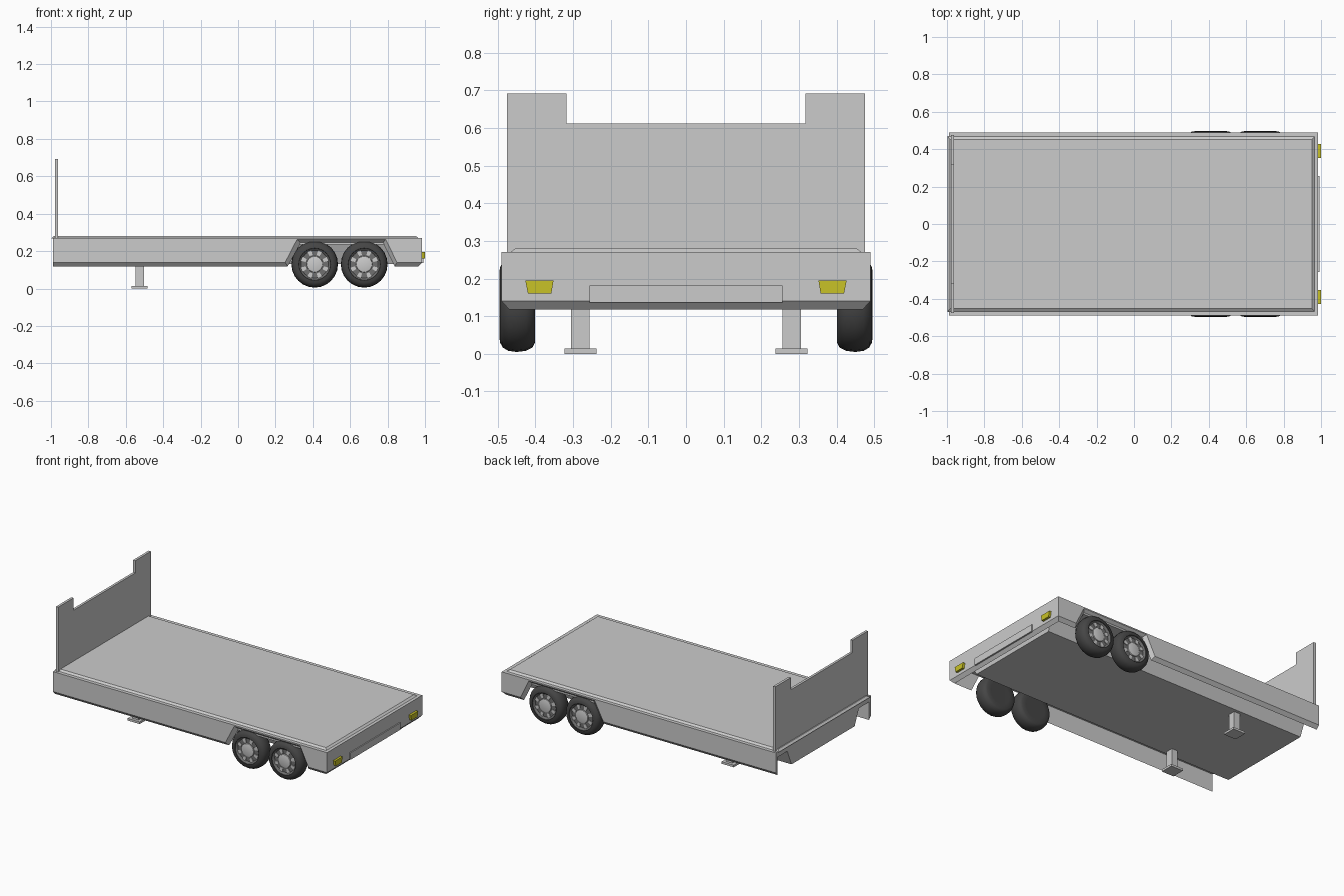
import bpy, bmesh
from math import sin, cos, pi

if "Cube" in bpy.data.objects:
    bpy.data.objects.remove(bpy.data.objects["Cube"])


def material(name, rgb):
    m = bpy.data.materials.new(name)
    m.diffuse_color = (*rgb, 1)
    m.use_nodes = True
    m.node_tree.nodes["Principled BSDF"].inputs["Base Color"].default_value = m.diffuse_color
    return m


def finish(name, bm, mat=None, mirror=False, smooth=False):
    bmesh.ops.recalc_face_normals(bm, faces=bm.faces)
    me = bpy.data.meshes.new(name)
    bm.to_mesh(me)
    bm.free()
    ob = bpy.data.objects.new(name, me)
    bpy.context.collection.objects.link(ob)
    if mat:
        me.materials.append(mat)
    if mirror:
        mod = ob.modifiers.new("mirror", 'MIRROR')
        mod.use_axis = (False, True, False)
    if smooth:
        bpy.ops.object.select_all(action='DESELECT')
        ob.select_set(True)
        bpy.context.view_layer.objects.active = ob
        bpy.ops.object.shade_smooth_by_angle(angle=0.7)
    return ob


def add_loft(bm, a, b):
    va = [bm.verts.new(p) for p in a]
    vb = [bm.verts.new(p) for p in b]
    n = len(a)
    bm.faces.new(va)
    bm.faces.new(vb[::-1])
    for i in range(n):
        j = (i + 1) % n
        bm.faces.new((va[i], va[j], vb[j], vb[i]))


def loft(name, a, b, **kw):
    bm = bmesh.new()
    add_loft(bm, a, b)
    return finish(name, bm, **kw)


def rect(x0, x1, y0, y1, z):
    return [(x0, y0, z), (x1, y0, z), (x1, y1, z), (x0, y1, z)]


def box(name, x, y, z, **kw):
    return loft(name, rect(*x, *y, z[0]), rect(*x, *y, z[1]), **kw)


def lathe(name, cx, cz, profile, n=24, **kw):
    """Revolve (y, radius) points around an axle along y."""
    bm = bmesh.new()
    rings = [[bm.verts.new((cx + r * cos(2 * pi * k / n), y, cz + r * sin(2 * pi * k / n)))
              for k in range(n)] for y, r in profile]
    for p, q in zip(rings, rings[1:]):
        for k in range(n):
            j = (k + 1) % n
            bm.faces.new((p[k], p[j], q[j], q[k]))
    bm.faces.new(rings[0])
    bm.faces.new(rings[-1][::-1])
    return finish(name, bm, mirror=True, smooth=True, **kw)


rubber = material("rubber", (0.06, 0.06, 0.06))
dark = material("dark_rim", (0.16, 0.16, 0.16))
yellow = material("lamp_yellow", (0.58, 0.54, 0.02))

# Deck: full-width slab, chamfered top board, tapered chassis below
box("deck_slab", (-0.99, 0.965), (-0.472, 0.472), (0.235, 0.27))
loft("deck_top", rect(-0.997, 0.967, -0.47, 0.47, 0.268),
     rect(-0.985, 0.952, -0.453, 0.453, 0.28))
loft("chassis", rect(-0.988, 0.94, -0.37, 0.37, 0.237),
     rect(-0.988, 0.92, -0.325, 0.325, 0.132))

# Side skirts with wheel-arch cutout and inward-chamfered lower edge
outer = [(-0.99, 0.27), (-0.99, 0.14), (0.252, 0.14), (0.315, 0.262),
         (0.79, 0.262), (0.85, 0.14), (0.985, 0.14), (0.985, 0.27)]
inner = [(-0.99, 0.27), (-0.99, 0.118), (0.265, 0.118), (0.335, 0.245),
         (0.775, 0.245), (0.838, 0.118), (0.965, 0.118), (0.965, 0.27)]
loft("side_skirt", [(x, 0.49, z) for x, z in outer],
     [(x, 0.47, z) for x, z in inner], mirror=True)

# Rear skirt, mitred to the side skirts
loft("rear_skirt",
     [(0.985, y, z) for y, z in ((-0.49, 0.14), (0.49, 0.14), (0.49, 0.27), (-0.49, 0.27))],
     [(0.965, y, z) for y, z in ((-0.47, 0.118), (0.47, 0.118), (0.47, 0.27), (-0.47, 0.27))])

# Rear plate and lamps
box("rear_plate", (0.98, 0.992), (-0.257, 0.257), (0.137, 0.182))
lamp = [(0.358, 0.16), (0.42, 0.16), (0.427, 0.195), (0.352, 0.195)]
loft("rear_lamp", [(0.98, y, z) for y, z in lamp],
     [(1.0, y, z) for y, z in lamp], mat=yellow, mirror=True)

# Headboard with raised corners
board = [(-0.476, 0.26), (0.476, 0.26), (0.476, 0.692), (0.318, 0.692),
         (0.318, 0.612), (-0.318, 0.612), (-0.318, 0.692), (-0.476, 0.692)]
loft("headboard", [(-0.978, y, z) for y, z in board], [(-0.962, y, z) for y, z in board])

# Support legs
box("support_leg", (-0.547, -0.503), (0.257, 0.305), (0.01, 0.15), mirror=True)
box("support_foot", (-0.57, -0.483), (0.238, 0.323), (0.0, 0.014), mirror=True)

# Wheels
AXLE_Z = 0.13
for tag, cx in (("front", 0.41), ("rear", 0.675)):
    lathe(f"{tag}_tyre", cx, AXLE_Z,
          [(0.402, 0.07), (0.401, 0.10), (0.408, 0.113), (0.425, 0.122), (0.45, 0.125),
           (0.472, 0.122), (0.487, 0.113), (0.494, 0.10), (0.496, 0.086),
           (0.482, 0.082), (0.478, 0.07)], mat=rubber)
    lathe(f"{tag}_rim", cx, AXLE_Z,
          [(0.45, 0.083), (0.493, 0.086), (0.489, 0.08), (0.481, 0.074), (0.481, 0.02)], mat=dark)
    lathe(f"{tag}_hub", cx, AXLE_Z, [(0.47, 0.046), (0.487, 0.042), (0.489, 0.036)])
    bm = bmesh.new()
    for k in range(8):
        a = pi / 8 + k * pi / 4
        quad = [(cx + r * cos(a) - w * sin(a), AXLE_Z + r * sin(a) + w * cos(a))
                for r, w in ((0.05, -0.008), (0.077, -0.012), (0.077, 0.012), (0.05, 0.008))]
        add_loft(bm, [(x, 0.475, z) for x, z in quad], [(x, 0.485, z) for x, z in quad])
    finish(f"{tag}_wheel_spokes", bm, mirror=True)
